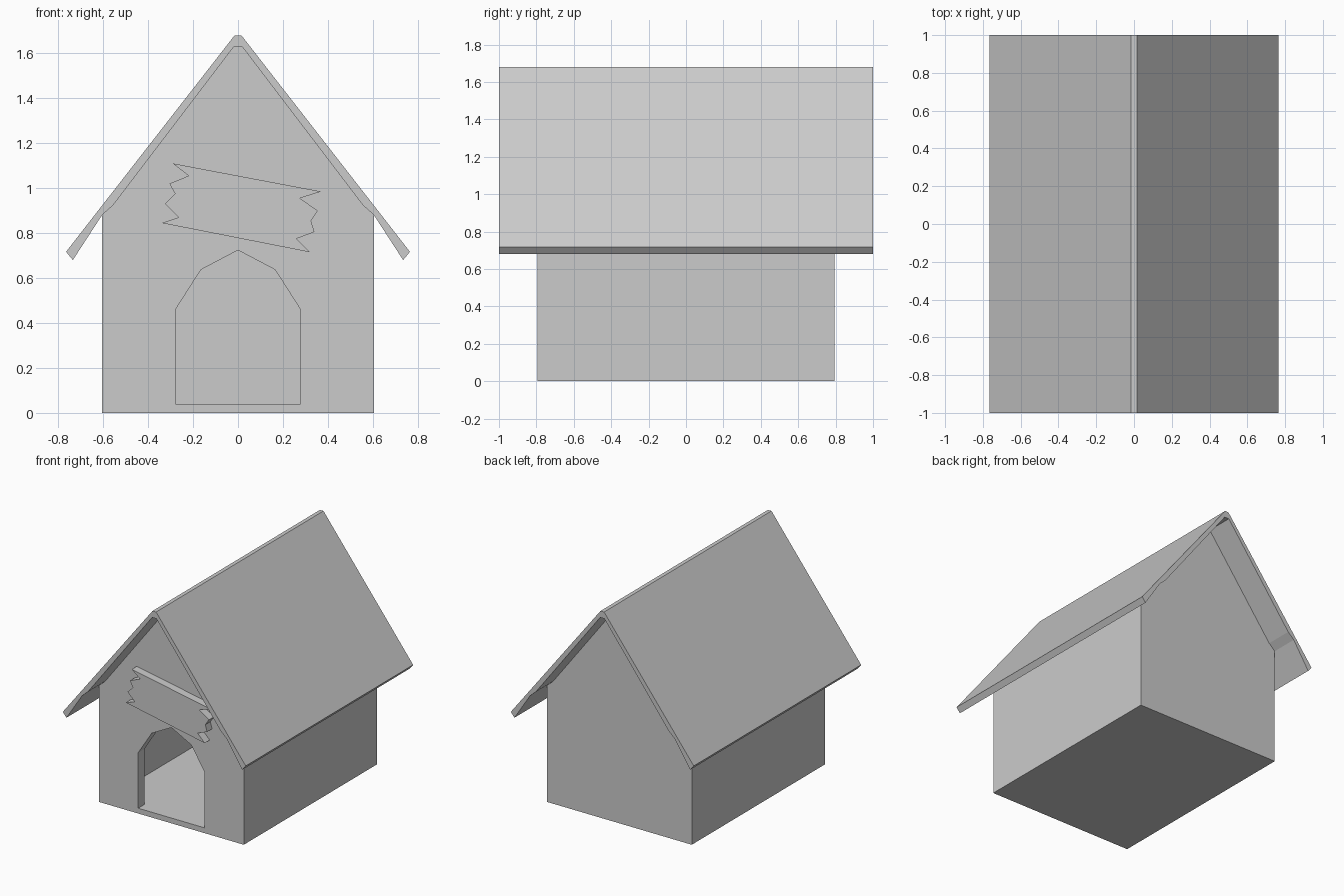
import bpy
import bmesh

cube = bpy.data.objects.get("Cube")
if cube:
    bpy.data.objects.remove(cube, do_unlink=True)

GREY = (0.6, 0.6, 0.6, 1.0)
paint = bpy.data.materials.new("plain_grey")
paint.use_nodes = True
paint.diffuse_color = GREY
paint.node_tree.nodes["Principled BSDF"].inputs["Base Color"].default_value = GREY


def mirrored(half):
    """Close a right-hand outline with its mirror image."""
    return half + [(-x, z) for x, z in reversed(half)]


def prism(name, outline, front, back):
    """Extrude an x-z outline from front to back along y."""
    bm = bmesh.new()
    face = bm.faces.new([bm.verts.new((x, front, z)) for x, z in outline])
    new = bmesh.ops.extrude_face_region(bm, geom=[face])["geom"]
    verts = [v for v in new if isinstance(v, bmesh.types.BMVert)]
    bmesh.ops.translate(bm, verts=verts, vec=(0, back - front, 0))
    bmesh.ops.recalc_face_normals(bm, faces=bm.faces)
    mesh = bpy.data.meshes.new(name)
    bm.to_mesh(mesh)
    bm.free()
    mesh.materials.append(paint)
    obj = bpy.data.objects.new(name, mesh)
    bpy.context.collection.objects.link(obj)
    return obj


def cut(target, cutter):
    """Subtract the cutter from the target, then discard it."""
    cutter.hide_render = True
    mod = target.modifiers.new("cut", 'BOOLEAN')
    mod.operation = 'DIFFERENCE'
    mod.solver = 'EXACT'
    mod.object = cutter
    bpy.context.view_layer.objects.active = target
    bpy.ops.object.modifier_apply(modifier=mod.name)
    bpy.data.objects.remove(cutter, do_unlink=True)


# Hollow house body with a gabled top
eaves = [(0.605, 0.88), (0.555, 0.925), (0.018, 1.63)]
body = prism("house_body", mirrored([(0.605, 0)] + eaves), -0.795, 0.795)
room = prism("room_cutter", mirrored([(0.54, 0.04), (0.54, 0.85), (0.01, 1.54)]),
             -0.72, 0.72)
cut(body, room)

# Arched doorway through the front wall
door = mirrored([(0.278, 0.04), (0.278, 0.46), (0.165, 0.637), (0, 0.724)])
door.remove((0, 0.724))
cut(body, prism("door_cutter", door, -0.9, -0.6))

# Roof sheet with overhanging eaves
upper = [(-0.765, 0.717), (-0.015, 1.68), (0.015, 1.68), (0.765, 0.717)]
lower = mirrored([(0.735, 0.68)] + eaves)
prism("roof", upper + lower, -1.0, 1.0)

# Tilted plank sign with splintered ends
right_end = [(0.37, 0.985), (0.275, 0.955), (0.355, 0.9), (0.325, 0.855),
             (0.34, 0.805), (0.26, 0.775), (0.32, 0.715)]
left_end = [(-0.34, 0.845), (-0.265, 0.87), (-0.325, 0.93), (-0.28, 0.975),
            (-0.305, 1.02), (-0.22, 1.055), (-0.29, 1.11)]
prism("plank_sign", right_end + left_end, -0.855, -0.79)
